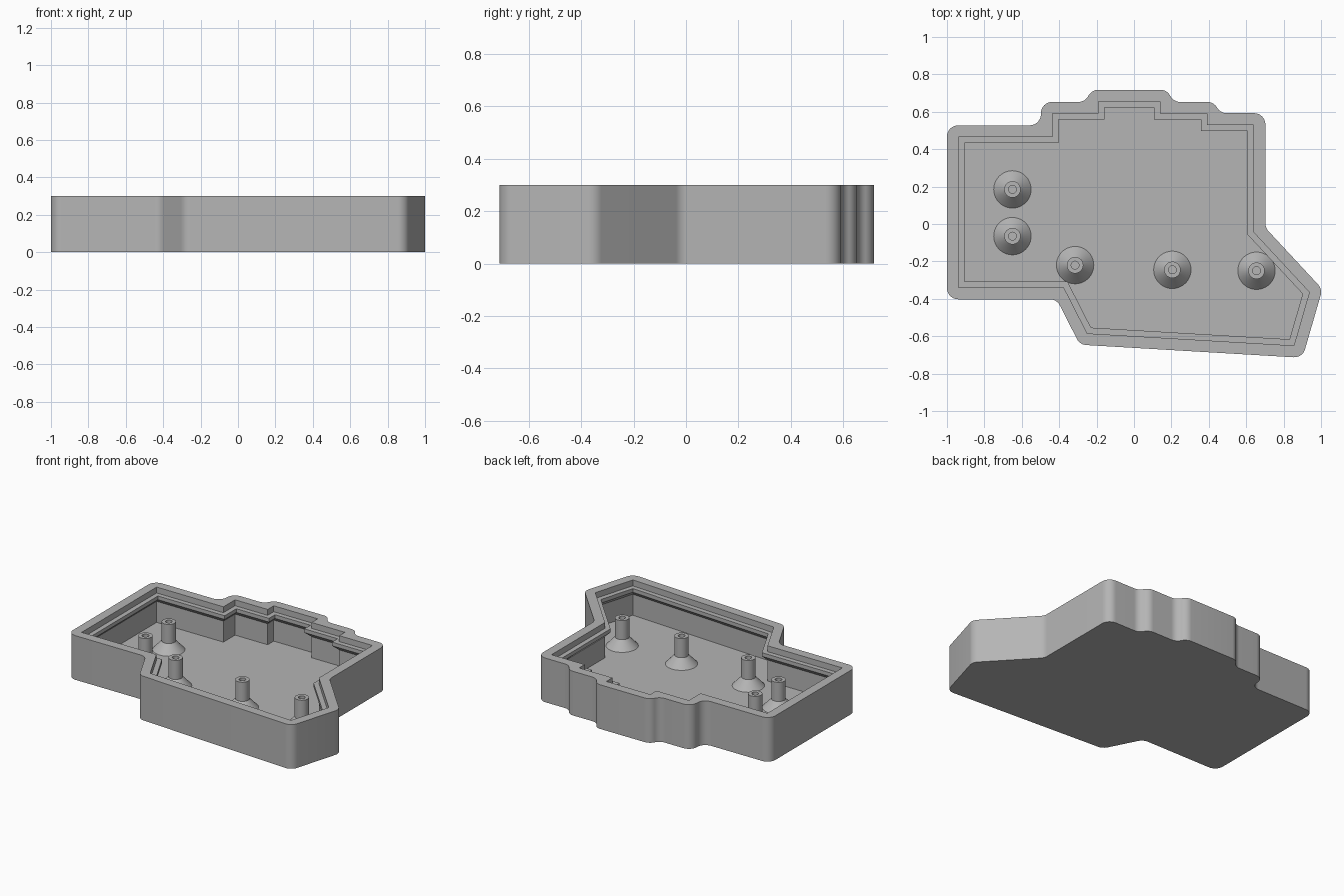
import bpy, bmesh, math
from mathutils import Vector

cube = bpy.data.objects.get("Cube")
if cube:
    bpy.data.objects.remove(cube, do_unlink=True)

grey = bpy.data.materials.new("plain_grey")
grey.use_nodes = True
colour = (0.46, 0.46, 0.46, 1)
grey.diffuse_color = colour
grey.node_tree.nodes["Principled BSDF"].inputs["Base Color"].default_value = colour

TOP, LEDGE, LIP, FLOOR = 0.30, 0.26, 0.235, 0.06
WALL, LEDGE_WIDTH = 0.0625, 0.032

# Clockwise outline of the recess just inside the rim
recess = [Vector(p) for p in (
    (-.9375, .465), (-.435, .465), (-.435, .59), (-.19, .59), (-.19, .655),
    (.14, .655), (.14, .59), (.39, .59), (.39, .53), (.64, .53), (.64, -.045),
    (.9375, -.365), (.855, -.65), (-.25, -.585), (-.375, -.34), (-.9375, -.34))]


def offset(points, dist):
    """Mitred offset of a clockwise outline; positive is outward."""
    result = []
    for i, p in enumerate(points):
        a = (p - points[i - 1]).normalized()
        b = (points[(i + 1) % len(points)] - p).normalized()
        na, nb = Vector((-a.y, a.x)), Vector((-b.y, b.x))
        result.append(p + (na + nb) * dist / (1 + na.dot(nb)))
    return result


def fillet(points, radius, steps=8):
    """Round every corner with a circular arc."""
    result = []
    for i, p in enumerate(points):
        a = (points[i - 1] - p).normalized()
        b = (points[(i + 1) % len(points)] - p).normalized()
        half = a.angle(b) / 2
        centre = p + (a + b).normalized() * radius / math.sin(half)
        reach = radius / math.tan(half)
        start, end = p + a * reach - centre, p + b * reach - centre
        sweep = start.angle(end)
        for k in range(steps + 1):
            t = k / steps
            arc = start * math.sin((1 - t) * sweep) + end * math.sin(t * sweep)
            result.append(centre + arc / math.sin(sweep))
    return result


def ring(bm, points, z):
    return [bm.verts.new((p.x, p.y, z)) for p in points]


def loft(bm, rings):
    for low, high in zip(rings, rings[1:]):
        n = len(low)
        for i in range(n):
            j = (i + 1) % n
            bm.faces.new((low[i], low[j], high[j], high[i]))


def finish(bm, name):
    bmesh.ops.recalc_face_normals(bm, faces=bm.faces[:])
    mesh = bpy.data.meshes.new(name)
    bm.to_mesh(mesh)
    bm.free()
    mesh.materials.append(grey)
    obj = bpy.data.objects.new(name, mesh)
    bpy.context.scene.collection.objects.link(obj)
    mesh.shade_smooth()
    mesh.set_sharp_from_angle(angle=math.radians(30))
    return obj


# Outer outline: small steps in the back become slanted S-curves
outer = offset(recess, WALL)
for index, side in ((3, 1), (5, -1), (7, -1)):
    first, second = (-.0095, .0265) if side > 0 else (-.0265, .0095)
    outer[index].x += first
    outer[index + 1].x += second
outer = fillet(outer, 0.06)
inner = offset(recess, -LEDGE_WIDTH)

# Tray: outside wall, rim, stepped ledge with sloped underside, floor
bm = bmesh.new()
outside = [ring(bm, outer, z) for z in (0, TOP)]
loft(bm, outside)
bm.faces.new(outside[0])
inside = [ring(bm, outline, z) for outline, z in (
    (recess, TOP), (recess, LEDGE), (inner, LEDGE), (inner, LIP),
    (recess, LIP - LEDGE_WIDTH), (recess, FLOOR))]
loft(bm, inside)
bm.faces.new(inside[-1])
rim_edges = []
for loop in (outside[1], inside[0]):
    rim_edges += [bm.edges.get((loop[i - 1], loop[i])) for i in range(len(loop))]
bmesh.ops.triangle_fill(bm, edges=rim_edges, use_beauty=True)
finish(bm, "case_tray")

# Screw posts: flared foot, hollow shaft
POST = ((.1, FLOOR), (.044, FLOOR + .06), (.044, .25), (.021, .25), (.021, .12))
SIDES = 40
for number, (x, y) in enumerate(((-.65, .185), (-.65, -.065), (-.315, -.22),
                                 (.205, -.245), (.655, -.25)), 1):
    bm = bmesh.new()
    rings = []
    for radius, z in POST:
        circle = [Vector((x + radius * math.cos(math.tau * k / SIDES),
                          y + radius * math.sin(math.tau * k / SIDES)))
                  for k in range(SIDES)]
        rings.append(ring(bm, circle, z))
    loft(bm, rings)
    bm.faces.new(rings[0])
    bm.faces.new(rings[-1])
    finish(bm, f"screw_post_{number}")
